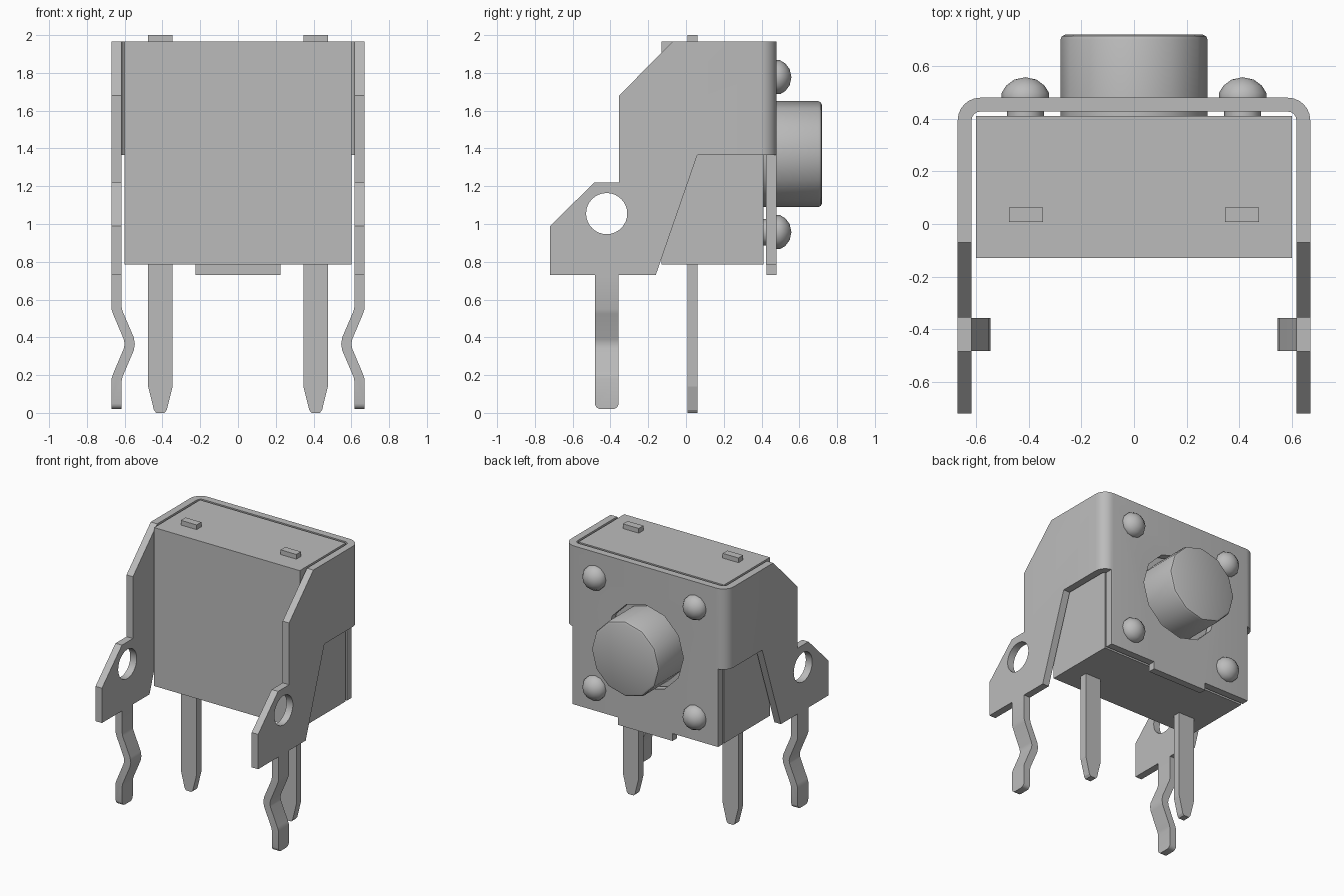
import bpy, bmesh, math
from mathutils import Vector

cube = bpy.data.objects.get("Cube")
if cube:
    bpy.data.objects.remove(cube, do_unlink=True)

grey = bpy.data.materials.new("neutral grey")
grey.use_nodes = True
grey.diffuse_color = (0.5, 0.5, 0.5, 1)
grey.node_tree.nodes["Principled BSDF"].inputs["Base Color"].default_value = (0.5, 0.5, 0.5, 1)


def finish(name, bm):
    bmesh.ops.recalc_face_normals(bm, faces=bm.faces)
    mesh = bpy.data.meshes.new(name)
    bm.to_mesh(mesh)
    bm.free()
    mesh.materials.append(grey)
    obj = bpy.data.objects.new(name, mesh)
    bpy.context.collection.objects.link(obj)
    return obj


def activate(obj):
    bpy.ops.object.select_all(action='DESELECT')
    obj.select_set(True)
    bpy.context.view_layer.objects.active = obj


def smooth(obj, degrees=35):
    activate(obj)
    bpy.ops.object.shade_smooth_by_angle(angle=math.radians(degrees))


def prism_mesh(points, axis, lo, hi):
    """Extrude a 2D outline along an axis; the outline uses the other two axes in order."""
    def place(p, d):
        c = list(p)
        c.insert("xyz".index(axis), d)
        return c
    bm = bmesh.new()
    face = bm.faces.new([bm.verts.new(place(p, lo)) for p in points])
    new = bmesh.ops.extrude_face_region(bm, geom=[face])["geom"]
    shift = Vector(place((0, 0), hi - lo))
    bmesh.ops.translate(bm, verts=[v for v in new if isinstance(v, bmesh.types.BMVert)], vec=shift)
    return bm


def prism(name, points, axis, lo, hi):
    return finish(name, prism_mesh(points, axis, lo, hi))


def rect(a, b, c, d):
    return [(a, c), (b, c), (b, d), (a, d)]


def circle(a, b, r, n):
    return [(a + r * math.cos(math.tau * i / n), b + r * math.sin(math.tau * i / n)) for i in range(n)]


def lathe(name, profile, x, z, n=12):
    """Spin a (radius, y) profile around an axis along y."""
    bm = bmesh.new()
    verts = [bm.verts.new((x + r, y, z)) for r, y in profile]
    edges = [bm.edges.new(pair) for pair in zip(verts, verts[1:])]
    bmesh.ops.spin(bm, geom=verts + edges, cent=(x, 0, z), axis=(0, 1, 0),
                   angle=math.tau, steps=n, use_merge=False)
    bmesh.ops.remove_doubles(bm, verts=bm.verts, dist=0.0005)
    return finish(name, bm)


def cut(obj, cutter):
    cutter.hide_render = True
    mod = obj.modifiers.new("cut", 'BOOLEAN')
    mod.operation, mod.solver, mod.object = 'DIFFERENCE', 'EXACT', cutter
    activate(obj)
    bpy.ops.object.modifier_apply(modifier=mod.name)
    bpy.data.objects.remove(cutter, do_unlink=True)


# Switch housing
prism("housing", rect(-0.6, 0.6, -0.13, 0.41), 'z', 0.785, 1.965)


# Bent sheet bracket: U-shaped plan with rounded back corners
def bend(half, back, radius):
    right = [(half, -0.72)]
    for i in range(7):
        a = math.pi / 2 * i / 6
        right.append((half - radius + radius * math.cos(a), back - radius + radius * math.sin(a)))
    return right + [(-x, y) for x, y in reversed(right)]


bracket = prism("bracket", bend(0.67, 0.48, 0.085) + bend(0.617, 0.427, 0.032)[::-1], 'z', 0.73, 1.965)

# Stepped front edge and mounting holes of the side plates
front_edge = [(-0.03, 2.005), (-0.355, 1.68), (-0.355, 1.22), (-0.485, 1.22),
              (-0.75, 0.96), (-0.8, 0.96), (-0.8, 2.005)]
cut(bracket, prism("cutter", front_edge, 'x', -0.8, 0.8))
cut(bracket, prism("cutter", circle(-0.42, 1.055, 0.109, 32), 'x', -0.8, 0.8))

# Side openings and the shoulders beside the lower tab
opening = [(0.55, 1.365), (0.06, 1.365), (-0.16, 0.73), (-0.177, 0.68), (0.55, 0.68)]
for s in (-1, 1):
    lo, hi = sorted((s * 0.6, s * 0.8))
    cut(bracket, prism("cutter", opening, 'x', lo, hi))
    lo, hi = sorted((s * 0.225, s * 0.75))
    cut(bracket, prism("cutter", rect(0.4, 0.55, 0.68, 0.785), 'x', lo, hi))

# Button opening
cut(bracket, prism("cutter", circle(0, 1.37, 0.315, 12), 'y', 0.35, 0.55))
smooth(bracket, 25)

# Push button
button = lathe("button", [(0, 0.4), (0.28, 0.4), (0.28, 0.7), (0.274, 0.714), (0.26, 0.72), (0, 0.72)], 0, 1.37)
smooth(button)

# Rivets
rivet_profile = [(0, 0.4), (0.07, 0.4), (0.07, 0.48), (0.09, 0.48), (0.09, 0.498),
                 (0.073, 0.526), (0.042, 0.549), (0, 0.558)]
for side, x in (("right", -0.413), ("left", 0.413)):
    for level, z in (("lower", 0.957), ("upper", 1.777)):
        smooth(lathe(f"{side}_{level}_rivet", rivet_profile, x, z), 40)

# Contact pins, with stubs on top of the housing
half_pin = [(0.065, 2.0), (0.065, 0.14), (0.034, 0.015), (0.022, 0)]
pin_outline = half_pin + [(-x, z) for x, z in reversed(half_pin)]
for side, x in (("right", -0.411), ("left", 0.411)):
    prism(f"{side}_pin", [(x + px, z) for px, z in pin_outline], 'y', 0.007, 0.062)

# Kinked mounting legs
outer = [(0.67, 0.73), (0.67, 0.55), (0.662, 0.525), (0.605, 0.39), (0.6, 0.365),
         (0.605, 0.34), (0.662, 0.205), (0.67, 0.18), (0.67, 0.02)]
inner = [(0.617, 0.73), (0.617, 0.565), (0.612, 0.54), (0.552, 0.4), (0.546, 0.365),
         (0.552, 0.33), (0.612, 0.19), (0.617, 0.165), (0.617, 0.02)]
for side, s in (("right", -1), ("left", 1)):
    bm = prism_mesh([(s * x, z) for x, z in outer + inner[::-1]], 'y', -0.482, -0.357)
    tips = [e for e in bm.edges if all(v.co.z < 0.03 for v in e.verts)
            and abs(e.verts[0].co.y - e.verts[1].co.y) < 0.001]
    bmesh.ops.bevel(bm, geom=tips, offset=0.03, segments=4, profile=0.5, affect='EDGES')
    smooth(finish(f"{side}_leg", bm), 30)
